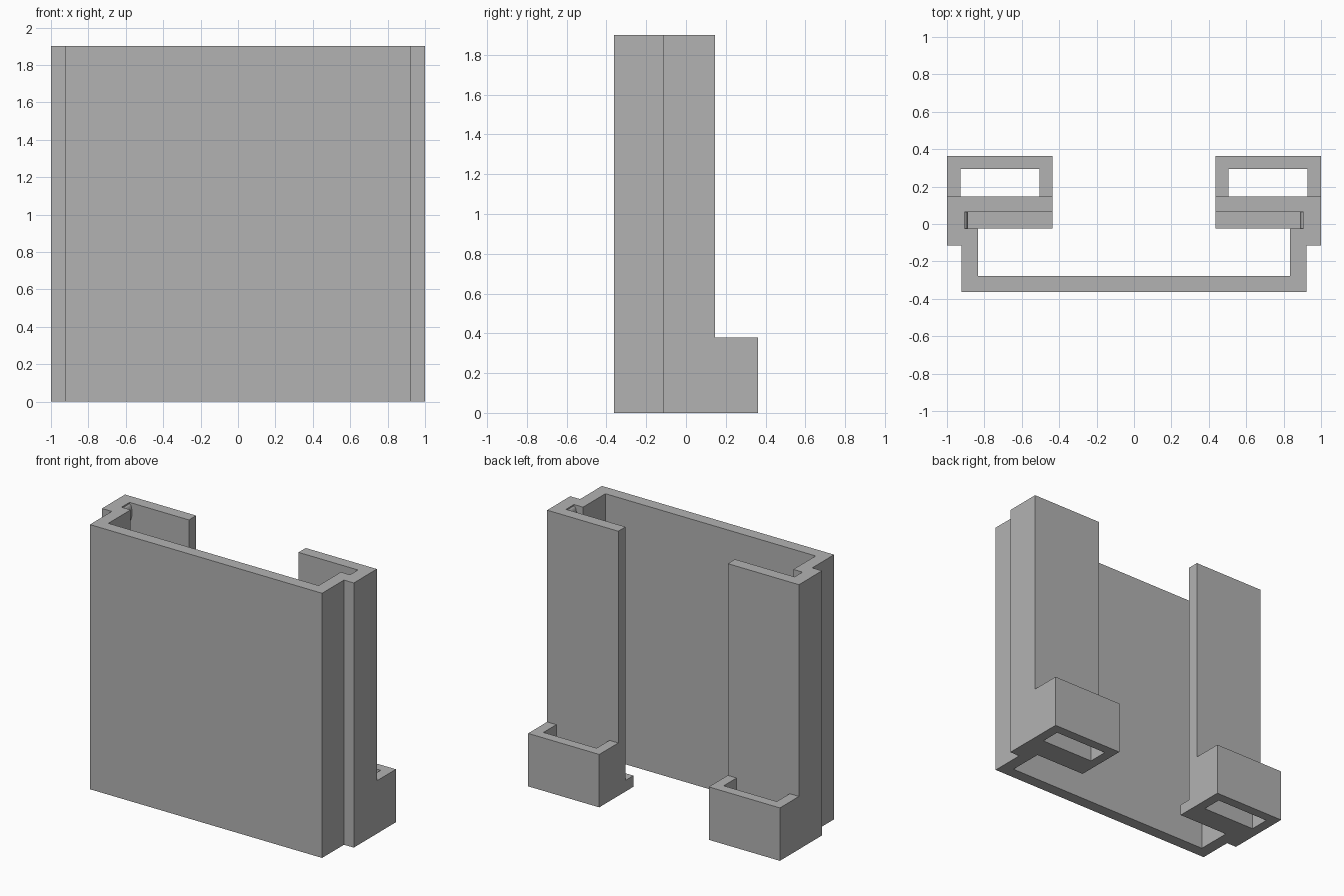
import bpy
import bmesh
import math

cube = bpy.data.objects.get("Cube")
if cube:
    bpy.data.objects.remove(cube, do_unlink=True)

grey = bpy.data.materials.new("plain grey")
grey.use_nodes = True
colour = (0.45, 0.45, 0.45, 1)
grey.diffuse_color = colour
grey.node_tree.nodes["Principled BSDF"].inputs["Base Color"].default_value = colour


def extrude(name, outline, direction):
    """Extrude a closed 3D outline into a solid part."""
    bm = bmesh.new()
    face = bm.faces.new([bm.verts.new(p) for p in outline])
    result = bmesh.ops.extrude_face_region(bm, geom=[face])
    moved = [v for v in result["geom"] if isinstance(v, bmesh.types.BMVert)]
    bmesh.ops.translate(bm, verts=moved, vec=direction)
    bmesh.ops.recalc_face_normals(bm, faces=bm.faces)
    mesh = bpy.data.meshes.new(name)
    bm.to_mesh(mesh)
    bm.free()
    mesh.materials.append(grey)
    obj = bpy.data.objects.new(name, mesh)
    bpy.context.collection.objects.link(obj)
    return obj


HEIGHT = 1.9
FOOT = 0.38
SHELF = 0.08
BACK = 0.147      # rear face of the flanges
SLOT = (-0.025, 0.065)
INNER = 0.435     # free edge of the flanges
GROOVE = 0.907    # end wall of the slot

# Shell: front plate, stepped sides, slots and rear flanges
half = [(0.922, -0.363), (0.922, -0.115), (1, -0.115), (1, BACK),
        (INNER, BACK), (INNER, SLOT[1]), (GROOVE, SLOT[1]),
        (GROOVE, SLOT[0]), (0.835, SLOT[0]), (0.835, -0.278)]
shell = half + [(-x, y) for x, y in reversed(half)]
extrude("shell", [(x, y, 0) for x, y in shell], (0, 0, HEIGHT))

# U-shaped bracket standing behind each flange
bracket = [(INNER, BACK), (INNER, 0.363), (1, 0.363), (1, BACK),
           (0.927, BACK), (0.927, 0.293), (0.505, 0.293), (0.505, BACK)]
# Low ledge closing the bottom of each slot
ledge = [(INNER, SLOT[0]), (GROOVE, SLOT[0]), (GROOVE, SLOT[1]), (INNER, SLOT[1])]
# Rounded catch at the top of each slot
catch = []
for i in range(13):
    a = math.pi * i / 12
    catch.append((GROOVE - 0.02 * math.sin(a), 1.83 + 0.06 * math.cos(a)))

for side, s in (("left", 1), ("right", -1)):
    extrude(side + "_bracket", [(s * x, y, 0) for x, y in bracket], (0, 0, FOOT))
    extrude(side + "_ledge", [(s * x, y, 0) for x, y in ledge], (0, 0, SHELF))
    obj = extrude(side + "_catch", [(s * x, SLOT[0], z) for x, z in catch],
                  (0, SLOT[1] - SLOT[0], 0))
    for o in bpy.context.selected_objects:
        o.select_set(False)
    obj.select_set(True)
    bpy.context.view_layer.objects.active = obj
    bpy.ops.object.shade_smooth_by_angle(angle=math.radians(35))
